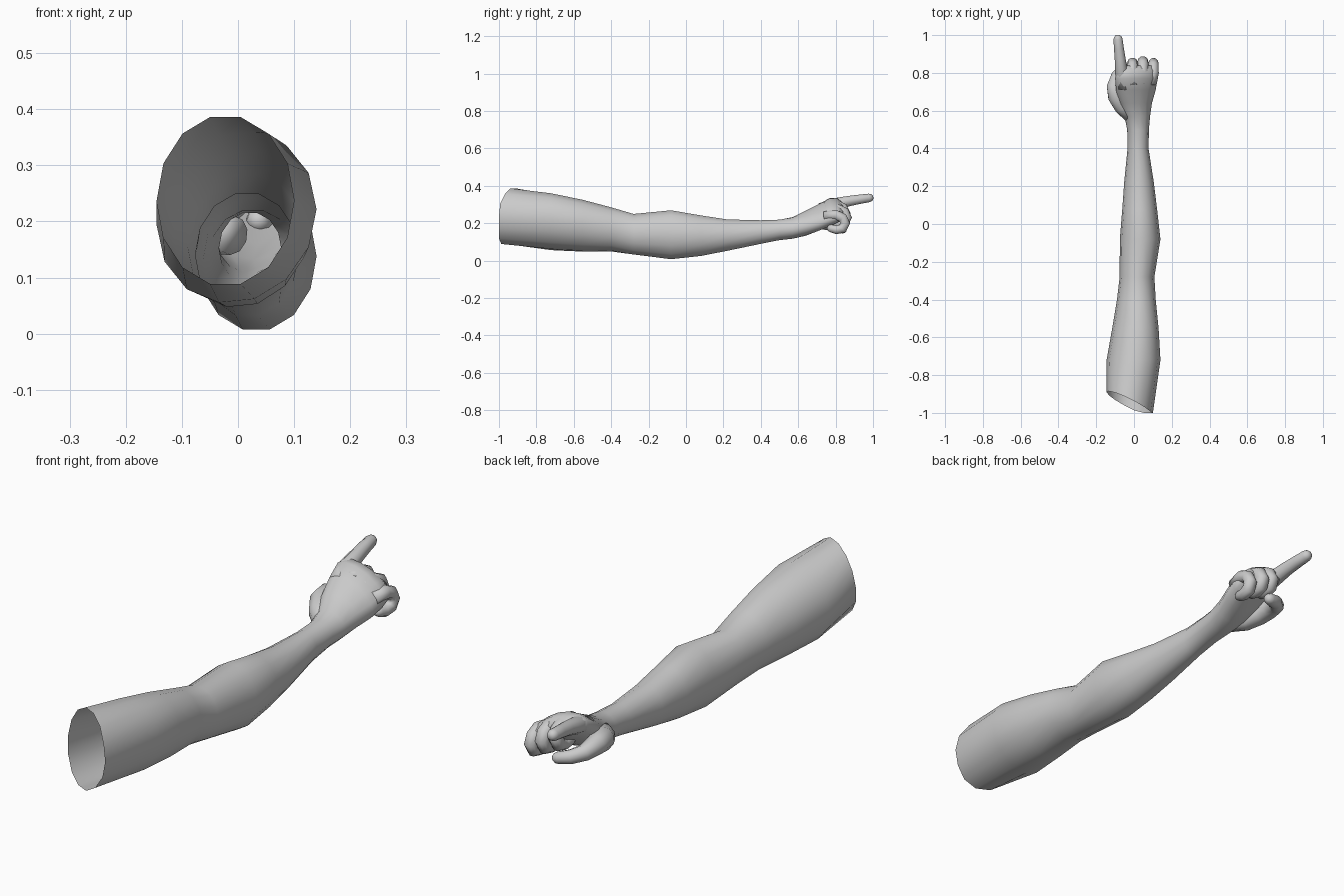
import bpy, bmesh, math
from mathutils import Vector

if "Cube" in bpy.data.objects:
    bpy.data.objects.remove(bpy.data.objects["Cube"])


def skin(name, rings, cap_start, cap_end):
    """Bridge a list of equal-length point rings into a smooth shell."""
    bm = bmesh.new()
    vs = [[bm.verts.new(p) for p in r] for r in rings]
    n = len(vs[0])
    for a, b in zip(vs, vs[1:]):
        for i in range(n):
            j = (i + 1) % n
            bm.faces.new((a[i], a[j], b[j], b[i]))
    if cap_start:
        bm.faces.new(vs[0][::-1])
    if cap_end:
        bm.faces.new(vs[-1])
    bmesh.ops.recalc_face_normals(bm, faces=bm.faces)
    # an open shell must still point outwards
    bm.faces.ensure_lookup_table()
    f = bm.faces[0]
    mid = sum((Vector(p) for p in rings[0]), Vector()) / n
    if f.normal.dot(f.calc_center_median() - mid) < 0:
        bmesh.ops.reverse_faces(bm, faces=bm.faces)
    me = bpy.data.meshes.new(name)
    bm.to_mesh(me)
    bm.free()
    ob = bpy.data.objects.new(name, me)
    bpy.context.collection.objects.link(ob)
    for p in me.polygons:
        p.use_smooth = True
    return ob


def finger(name, path, ref, n=10):
    """Round-ended tube through (x, y, z, radius) points."""
    pts = [Vector(p[:3]) for p in path]
    rad = [p[3] for p in path]
    d = (pts[-1] - pts[-2]).normalized()
    r = rad[-1]
    pts += [pts[-1] + d * r * 0.55, pts[-1] + d * r * 0.9]
    rad += [r * 0.8, r * 0.4]
    rings = []
    for i, c in enumerate(pts):
        t1 = (pts[min(i + 1, len(pts) - 1)] - c).normalized()
        t0 = (c - pts[max(i - 1, 0)]).normalized()
        t = (t0 + t1).normalized()
        u = (ref - t * ref.dot(t)).normalized()
        v = t.cross(u)
        rings.append([c + (u * math.cos(a) + v * math.sin(a)) * rad[i]
                      for a in (math.tau * k / n for k in range(n))])
    return skin(name, rings, True, True)


# arm and palm: y, left x, right x, bottom z, top z, sideways tilt
SECTIONS = [
    (-0.95, -0.145, 0.10, 0.085, 0.39, 0.0),
    (-0.72, -0.145, 0.14, 0.055, 0.36, 0.1),
    (-0.55, -0.115, 0.13, 0.047, 0.325, 0.1),
    (-0.40, -0.09, 0.115, 0.048, 0.285, 0.1),
    (-0.28, -0.076, 0.108, 0.03, 0.252, 0.0),
    (-0.08, -0.075, 0.14, 0.004, 0.272, 0.0),
    (0.08, -0.062, 0.122, 0.022, 0.244, 0.0),
    (0.22, -0.052, 0.105, 0.05, 0.222, 0.0),
    (0.40, -0.034, 0.077, 0.088, 0.217, 0.0),
    (0.50, -0.036, 0.079, 0.108, 0.22, 0.0),
    (0.57, -0.05, 0.085, 0.117, 0.232, -0.1),
    (0.64, -0.08, 0.095, 0.135, 0.264, -0.2),
    (0.71, -0.095, 0.115, 0.165, 0.296, -0.3),
    (0.77, -0.10, 0.125, 0.195, 0.325, -0.35),
    (0.81, -0.095, 0.122, 0.215, 0.322, -0.35),
    (0.84, -0.07, 0.10, 0.235, 0.295, -0.35),
]
N = 14
rings = []
for k, (y, x0, x1, z0, z1, tilt) in enumerate(SECTIONS):
    ring = []
    for i in range(N):
        a = math.tau * i / N
        dx = (x1 - x0) / 2 * math.cos(a)
        z = (z0 + z1) / 2 + (z1 - z0) / 2 * math.sin(a) + tilt * dx
        yy = y
        if k == 0:  # slanted open end of the upper arm
            yy = max(-1.0, -0.95 - 0.06 * math.cos(a) + 0.025 * math.sin(a))
        ring.append(((x0 + x1) / 2 + dx, yy, z))
    rings.append(ring)
skin("arm_and_palm", rings, False, True)

# pointing finger
finger("index_finger", [(-0.055, 0.72, 0.275, 0.034), (-0.066, 0.80, 0.302, 0.034),
                        (-0.073, 0.87, 0.318, 0.029), (-0.08, 0.93, 0.328, 0.026),
                        (-0.085, 0.979, 0.335, 0.024)], Vector((1, 0, 0)))

# three curled fingers, each lower than the one before
for name, x, y, z, r in (("middle_finger", -0.008, 0.0, 0.285, 0.029),
                         ("ring_finger", 0.047, 0.008, 0.262, 0.029),
                         ("little_finger", 0.103, 0.0, 0.232, 0.027)):
    finger(name, [(x * 0.9, 0.74 + y, z + 0.005, r), (x, 0.80 + y, z + 0.012, r * 1.05),
                  (x, 0.838 + y, z - 0.004, r), (x, 0.852 + y, z - 0.032, r),
                  (x - 0.003, 0.838 + y, z - 0.06, r), (x - 0.006, 0.805 + y, z - 0.068, r * 0.9),
                  (x - 0.01, 0.775 + y, z - 0.06, r * 0.8)], Vector((1, 0, 0)))

# thumb folded under the pointing finger
finger("thumb", [(-0.01, 0.56, 0.175, 0.035), (-0.06, 0.62, 0.187, 0.046),
                 (-0.092, 0.675, 0.205, 0.048), (-0.105, 0.73, 0.208, 0.041),
                 (-0.09, 0.785, 0.19, 0.032), (-0.055, 0.822, 0.178, 0.028),
                 (-0.01, 0.838, 0.168, 0.024)], Vector((0, 0, 1)))
